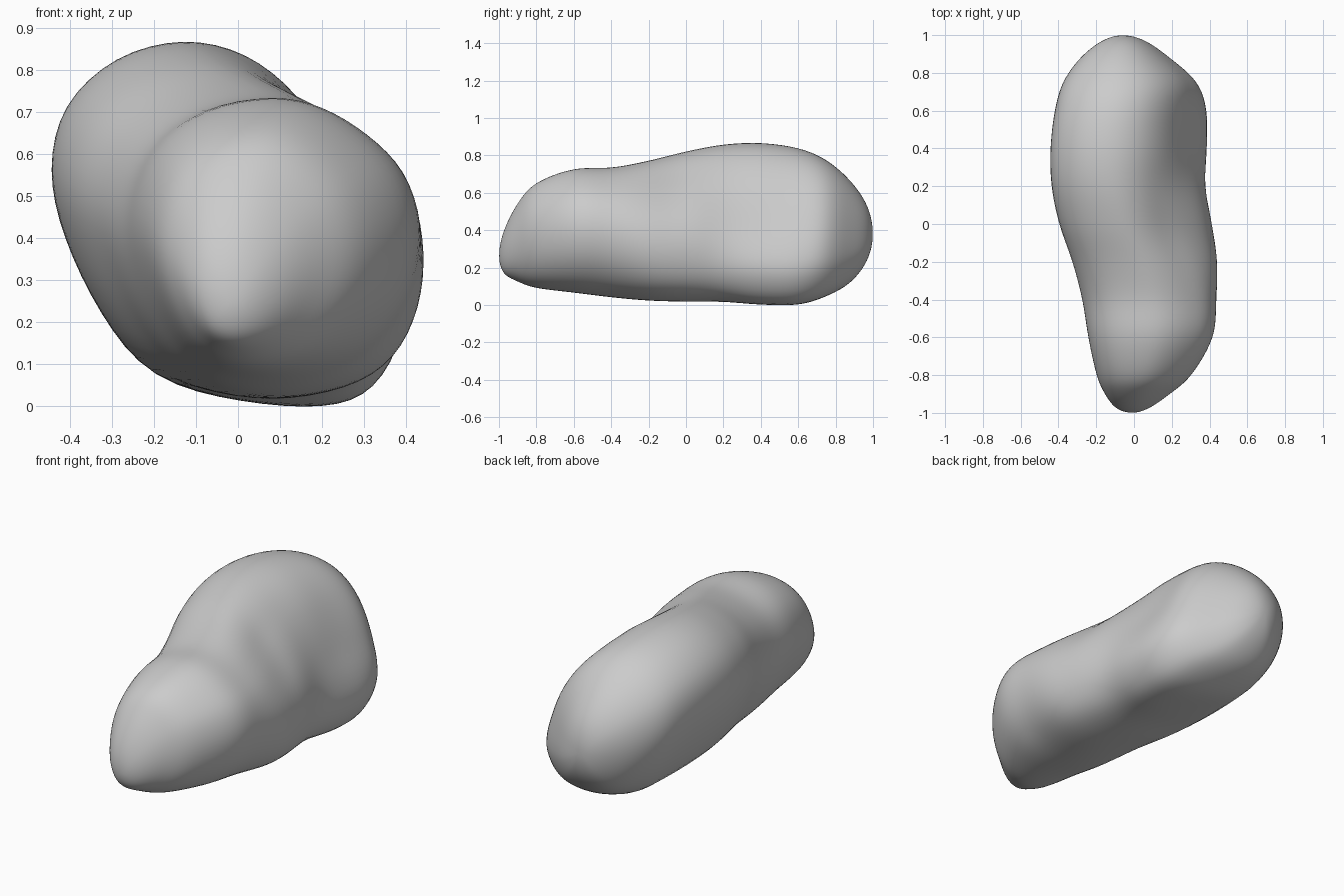
import bpy, bmesh, math

if "Cube" in bpy.data.objects:
    bpy.data.objects.remove(bpy.data.objects["Cube"])

# Cross-section outlines (x, z), clockwise from the top
FRONT = [(0.08, 0.735), (0.20, 0.71), (0.31, 0.645), (0.40, 0.555), (0.44, 0.43), (0.425, 0.30),
         (0.37, 0.19), (0.275, 0.10), (0.14, 0.05), (0.0, 0.045), (-0.12, 0.085), (-0.20, 0.18),
         (-0.255, 0.31), (-0.275, 0.45), (-0.22, 0.61), (-0.09, 0.705)]
MIDDLE = [(-0.06, 0.825), (0.06, 0.782), (0.16, 0.70), (0.27, 0.60), (0.37, 0.47), (0.41, 0.32),
          (0.385, 0.17), (0.305, 0.07), (0.16, 0.022), (0.0, 0.02), (-0.18, 0.08), (-0.29, 0.21),
          (-0.365, 0.37), (-0.40, 0.53), (-0.35, 0.69), (-0.22, 0.79)]
BACK = [(-0.13, 0.868), (0.02, 0.835), (0.14, 0.74), (0.23, 0.60), (0.30, 0.45), (0.363, 0.32),
        (0.39, 0.18), (0.32, 0.045), (0.20, 0.0), (0.0, 0.015), (-0.20, 0.072), (-0.32, 0.215),
        (-0.41, 0.40), (-0.443, 0.56), (-0.41, 0.71), (-0.29, 0.825)]

# Stations along the length: y, left, right, bottom, top
STATIONS = [
    (-1.0, -0.01, -0.01, 0.26, 0.26), (-0.975, -0.095, 0.08, 0.17, 0.395),
    (-0.9, -0.155, 0.19, 0.125, 0.545), (-0.8, -0.20, 0.305, 0.09, 0.655),
    (-0.6, -0.245, 0.42, 0.065, 0.73), (-0.4, -0.277, 0.438, 0.04, 0.737),
    (-0.2, -0.33, 0.443, 0.022, 0.775), (0.0, -0.40, 0.415, 0.016, 0.825),
    (0.2, -0.44, 0.38, 0.015, 0.862), (0.4, -0.445, 0.39, 0.0, 0.87),
    (0.6, -0.422, 0.388, 0.0, 0.842), (0.75, -0.378, 0.335, 0.045, 0.778),
    (0.88, -0.285, 0.19, 0.12, 0.665), (0.97, -0.17, 0.06, 0.24, 0.53),
    (1.0, -0.06, -0.06, 0.38, 0.38)]


def spline(p, t):
    """Catmull-Rom through four tuples."""
    return tuple(0.5 * (2 * b + (c - a) * t + (2 * a - 5 * b + 4 * c - d) * t * t
                        + (3 * b - a - 3 * c + d) * t ** 3) for a, b, c, d in zip(*p))


def normalise(points):
    xs, zs = zip(*points)
    return [((x - min(xs)) / (max(xs) - min(xs)), (z - min(zs)) / (max(zs) - min(zs)))
            for x, z in points]


def closed_curve(points, steps=4):
    n = len(points)
    return [spline([points[(i + k) % n] for k in (-1, 0, 1, 2)], s / steps)
            for i in range(n) for s in range(steps)]


def ramp(y, lo, hi):
    k = min(max((y - lo) / (hi - lo), 0), 1)
    return k * k * (3 - 2 * k)


def mirrored(s, pole):
    """Station beyond a tip, so that the tip closes round."""
    return (s[0],) + tuple(2 * p - v for p, v in zip(pole[1:], s[1:]))


front, middle, back = (normalise(closed_curve(s)) for s in (FRONT, MIDDLE, BACK))
N = len(front)
st = [mirrored(STATIONS[1], STATIONS[0])] + STATIONS + [mirrored(STATIONS[-2], STATIONS[-1])]
rings = [spline(st[i:i + 4], s / 6) for i in range(len(st) - 3) for s in range(6)][1:]

# Boulder body lofted through all stations
bm = bmesh.new()
loops = []
for y, l, r, b, t in rings:
    # Blend front -> middle -> back
    u, v = ramp(y, -0.5, 0.0), ramp(y, -0.05, 0.45)
    e = 0.7 * ramp(-y, 0.65, 1) + 0.45 * ramp(y, 0.5, 0.9)
    shape = []
    for f, m, g in zip(front, middle, back):
        x, z = (f[i] * (1 - u) + m[i] * (u - v) + g[i] * v for i in (0, 1))
        a = math.atan2(z - 0.5, x - 0.5)  # tips become rounder
        shape.append((x + (0.5 + 0.5 * math.cos(a) - x) * e, z + (0.5 + 0.5 * math.sin(a) - z) * e))
    loops.append([bm.verts.new((l + (r - l) * x, y, b + (t - b) * z)) for x, z in normalise(shape)])
for p, q in zip(loops, loops[1:]):
    for i in range(N):
        bm.faces.new((p[i], p[(i + 1) % N], q[(i + 1) % N], q[i]))
for loop, s in ((loops[0], STATIONS[0]), (loops[-1], STATIONS[-1])):
    tip = bm.verts.new((s[1], s[0], s[3]))
    for i in range(N):
        bm.faces.new((loop[i], loop[(i + 1) % N], tip))
for _ in range(6):
    bmesh.ops.smooth_vert(bm, verts=bm.verts, factor=0.5, use_axis_x=True, use_axis_y=True, use_axis_z=True)
bmesh.ops.recalc_face_normals(bm, faces=bm.faces)
for f in bm.faces:
    f.smooth = True

mesh = bpy.data.meshes.new("boulder")
bm.to_mesh(mesh)
bm.free()
stone = bpy.data.materials.new("grey_stone")
stone.diffuse_color = (0.6, 0.6, 0.6, 1)
stone.use_nodes = True
stone.node_tree.nodes["Principled BSDF"].inputs["Base Color"].default_value = stone.diffuse_color
mesh.materials.append(stone)
bpy.context.collection.objects.link(bpy.data.objects.new("boulder", mesh))
